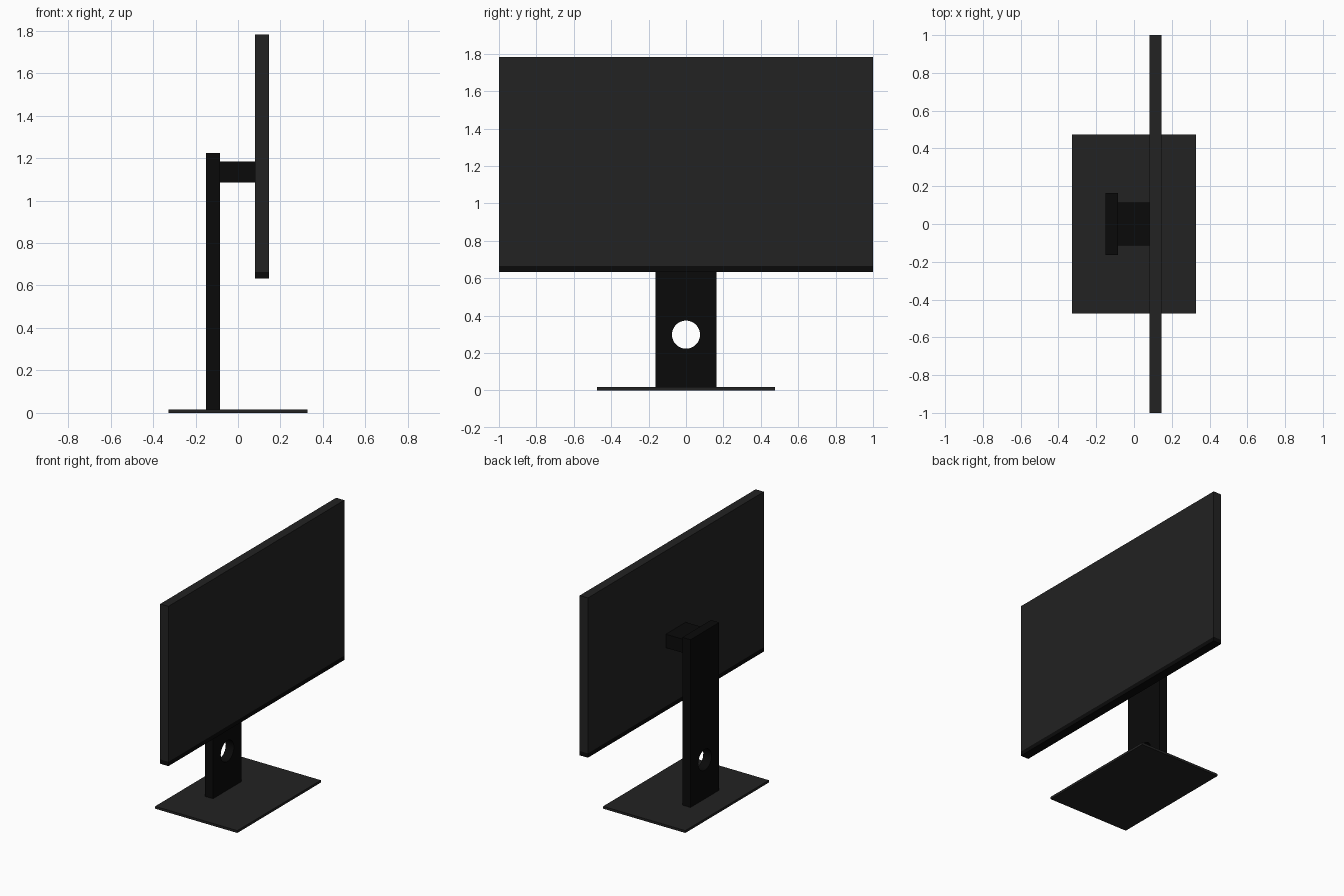
import bpy
import math

if "Cube" in bpy.data.objects:
    bpy.data.objects.remove(bpy.data.objects["Cube"])


def material(name, value):
    mat = bpy.data.materials.new(name)
    mat.diffuse_color = (value, value, value, 1)
    mat.use_nodes = True
    mat.node_tree.nodes["Principled BSDF"].inputs["Base Color"].default_value = mat.diffuse_color
    return mat


charcoal = material("charcoal", 0.016)
black = material("black", 0.003)


def box(name, x, y_half, z, mat):
    """Box spanning x and z ranges, symmetric about y = 0."""
    bpy.ops.mesh.primitive_cube_add(
        size=1, location=((x[0] + x[1]) / 2, 0, (z[0] + z[1]) / 2))
    ob = bpy.context.object
    ob.name = name
    ob.scale = (x[1] - x[0], 2 * y_half, z[1] - z[0])
    bpy.ops.object.transform_apply(location=False, rotation=False, scale=True)
    ob.data.materials.append(mat)
    return ob


# Display panel with its darker lower strip
box("screen", (0.081, 0.146), 1.0, (0.664, 1.783), charcoal)
box("screen_chin", (0.081, 0.146), 1.0, (0.633, 0.664), black)

# Foot plate
box("base_plate", (-0.327, 0.327), 0.475, (0, 0.017), charcoal)

# Upright and the arm that joins it to the panel
neck = box("stand_neck", (-0.15, -0.085), 0.163, (0.017, 1.224), black)
box("mount_arm", (-0.085, 0.081), 0.113, (1.085, 1.183), black)

# Round cable hole through the upright
bpy.ops.mesh.primitive_cylinder_add(
    vertices=64, radius=0.075, depth=0.3,
    location=(-0.118, 0, 0.298), rotation=(0, math.pi / 2, 0))
cutter = bpy.context.object
cutter.name = "cable_hole_cutter"
cutter.data.materials.append(black)
cutter.hide_render = True
cutter.display_type = 'WIRE'

hole = neck.modifiers.new("cable_hole", 'BOOLEAN')
hole.operation = 'DIFFERENCE'
hole.solver = 'EXACT'
hole.object = cutter
bpy.ops.object.select_all(action='DESELECT')
neck.select_set(True)
bpy.context.view_layer.objects.active = neck
bpy.ops.object.modifier_apply(modifier=hole.name)
bpy.ops.object.shade_smooth_by_angle(angle=math.radians(30))
bpy.data.objects.remove(cutter)
